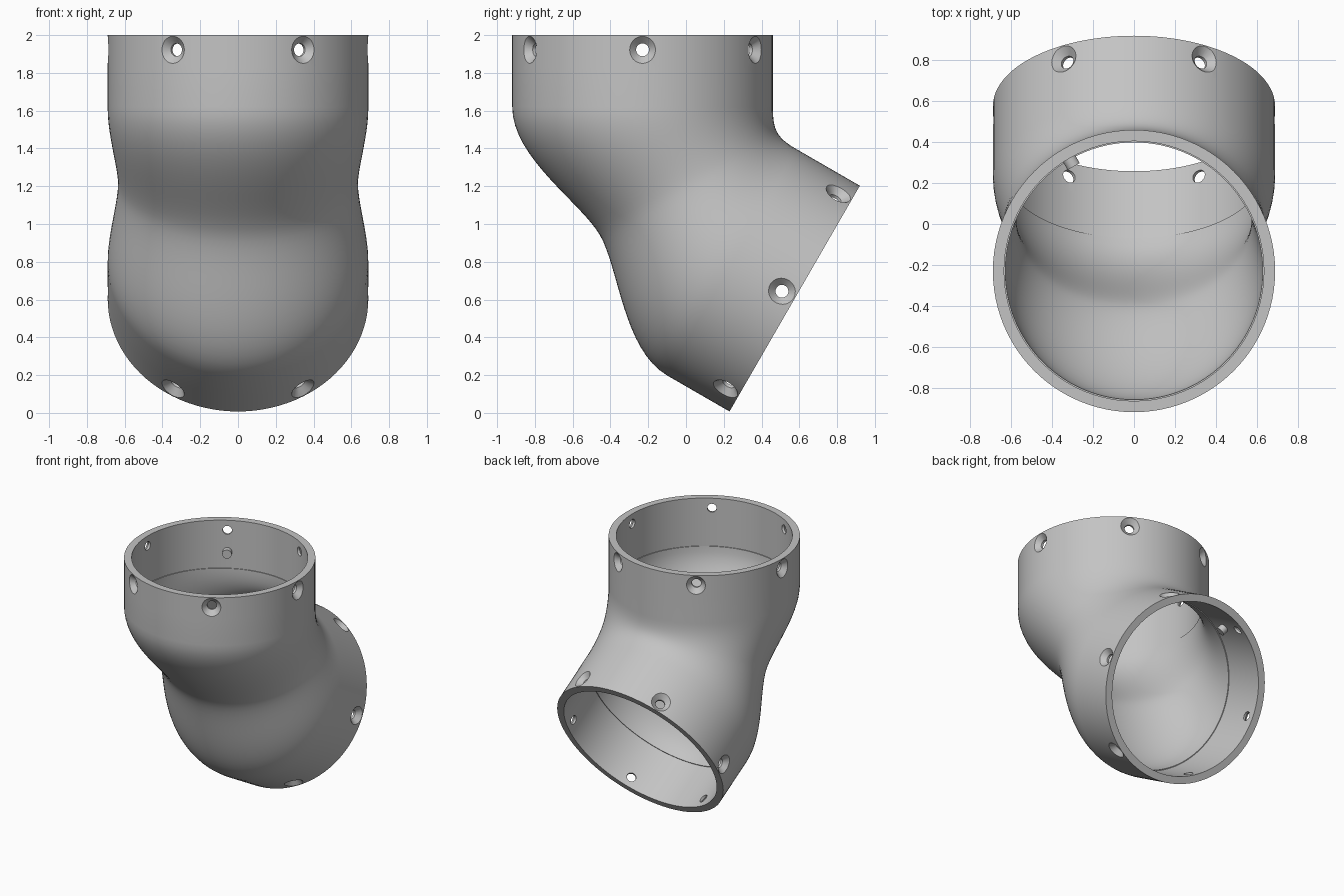
import bpy
import bmesh
from math import sin, cos, pi, radians
from mathutils import Vector, Matrix

cube = bpy.data.objects.get("Cube")
if cube:
    bpy.data.objects.remove(cube, do_unlink=True)

SEG = 96          # sides around the pipe
R = 0.69          # outer radius
BORE = 0.055      # wall at the sockets
WALL = 0.061      # wall in the bend
SOCKET = 0.38     # straight length at each end
CENTRE = Vector((0, -0.23, 2))     # middle of the top opening
JOINT = Vector((0, -0.23, 1.07))   # where the two axes meet
BISECT = Vector((0, cos(radians(30)), 0.5))
NORMAL = Vector((0, 0.5, -cos(radians(30))))

grey = bpy.data.materials.new("plain grey")
grey.use_nodes = True
grey.diffuse_color = (0.55, 0.55, 0.55, 1)
grey.node_tree.nodes["Principled BSDF"].inputs["Base Color"].default_value = (0.55, 0.55, 0.55, 1)


def reflect(p):
    return p - 2 * (p - JOINT).dot(NORMAL) * NORMAL


def bezier(a, b, c, d, t):
    s = 1 - t
    return a * s**3 + b * 3 * s * s * t + c * 3 * s * t * t + d * t**3


def ring(front, back, half, wall):
    """Elliptical section between a front and a back point."""
    mid, arm = (front + back) / 2, (back - front) / 2
    arm = arm.normalized() * (arm.length - wall)
    return [mid + arm * cos(2 * pi * i / SEG) + Vector(((half - wall) * sin(2 * pi * i / SEG), 0, 0))
            for i in range(SEG)]


def straight(depth, wall):
    c = CENTRE - Vector((0, 0, depth))
    return ring(c - Vector((0, R, 0)), c + Vector((0, R, 0)), R, wall)


def bend(t, wall):
    """Section of the upper half of the bend, t = 1 at the waist."""
    z = CENTRE.z - SOCKET
    f0, b0 = Vector((0, CENTRE.y - R, z)), Vector((0, CENTRE.y + R, z))
    f1, b1 = JOINT - BISECT * 0.26, JOINT + BISECT * 0.825
    front = bezier(f0, f0 - Vector((0, 0, 0.27)), f1 - NORMAL * 0.2, f1, t)
    back = bezier(b0, b0 - Vector((0, 0, 0.06)), b1 - NORMAL * 0.04, b1, t)
    half = R - 0.055 * t * t * (3 - 2 * t)
    return ring(front, back, half, wall)


def skin(wall, bore):
    """All sections of one surface, from the top opening to the lower one."""
    rows = [straight(d, bore) for d in (0, 0.17, SOCKET)]
    steps = 16
    start = 1 if wall == bore else 0
    rows += [bend(i / steps, wall) for i in range(start, steps + 1)]
    return rows + [[reflect(p) for p in row] for row in reversed(rows[:-1])]


def finish(bm, name):
    bmesh.ops.recalc_face_normals(bm, faces=bm.faces)
    mesh = bpy.data.meshes.new(name)
    bm.to_mesh(mesh)
    bm.free()
    mesh.materials.append(grey)
    obj = bpy.data.objects.new(name, mesh)
    bpy.context.collection.objects.link(obj)
    return obj


def lathe(bm, profile, angle, depth, lower):
    """Solid turned about a radial axis; profile = (distance, radius) pairs."""
    out = Vector((sin(angle), -cos(angle), 0))
    side, up = Vector((cos(angle), sin(angle), 0)), Vector((0, 0, 1))
    base, n, rows = CENTRE - up * depth, 32, []
    for dist, rad in profile:
        pts = [base + out * dist + side * rad * cos(2 * pi * i / n) + up * rad * sin(2 * pi * i / n)
               for i in range(n)]
        rows.append([bm.verts.new(reflect(p) if lower else p) for p in pts])
    for a, b in zip(rows, rows[1:]):
        for i in range(n):
            bm.faces.new((a[i], a[(i + 1) % n], b[(i + 1) % n], b[i]))
    bm.faces.new(rows[0])
    bm.faces.new(rows[-1])


# Pipe elbow: outer skin joined to inner skin at both rims
bm = bmesh.new()
loops = [[bm.verts.new(p) for p in row] for row in skin(0, 0) + skin(WALL, BORE)[::-1]]
for a, b in zip(loops, loops[1:] + loops[:1]):
    for i in range(SEG):
        j = (i + 1) % SEG
        bm.faces.new((a[i], a[j], b[j], b[i]))
elbow = finish(bm, "pipe_elbow")

# Countersunk screw holes, six at each end
bm = bmesh.new()
for lower in (False, True):
    for k in range(6):
        lathe(bm, [(0.55, 0.034), (0.652, 0.034), (0.72, 0.102)], radians(30 + 60 * k), 0.078, lower)
cutter = finish(bm, "screw_hole_cutter")
cutter.hide_render = True
mod = elbow.modifiers.new("screw holes", "BOOLEAN")
mod.operation = "DIFFERENCE"
mod.solver = "EXACT"
mod.object = cutter
bpy.context.view_layer.objects.active = elbow
bpy.ops.object.modifier_apply(modifier=mod.name)
bpy.data.objects.remove(cutter, do_unlink=True)

# Small stop peg inside each socket
pegs = []
for lower, name in ((False, "upper_stop_peg"), (True, "lower_stop_peg")):
    bm = bmesh.new()
    lathe(bm, [(0.59, 0.034), (0.66, 0.034)], radians(210), 0.25, lower)
    pegs.append(finish(bm, name))

# Smooth shading with sharp rims
for obj in [elbow] + pegs:
    bpy.ops.object.select_all(action="DESELECT")
    obj.select_set(True)
    bpy.context.view_layer.objects.active = obj
    bpy.ops.object.shade_smooth_by_angle(angle=radians(30))
